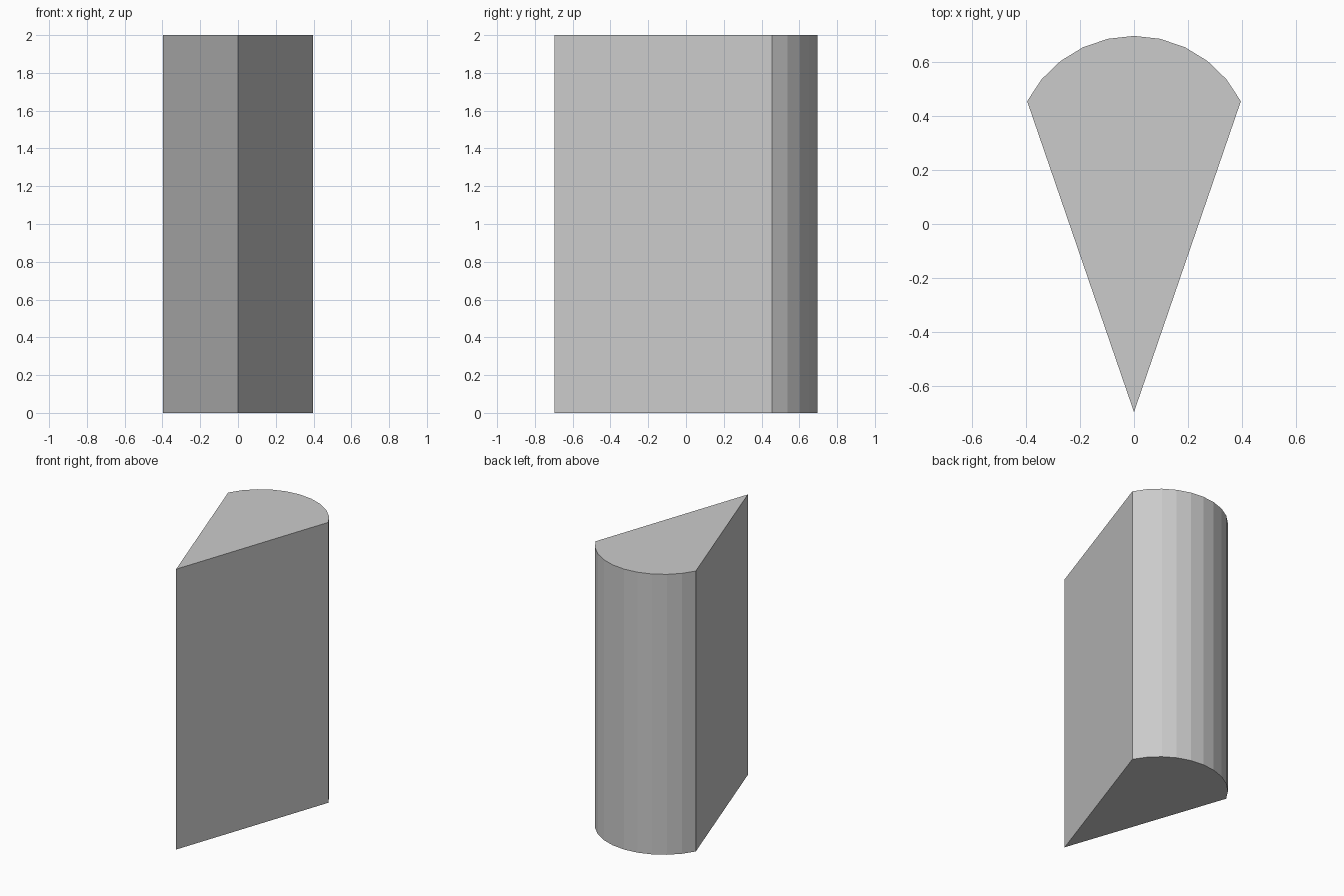
import bpy, bmesh, math

if "Cube" in bpy.data.objects:
    bpy.data.objects.remove(bpy.data.objects["Cube"])

HEIGHT = 2.0
HALF_W, CORNER_Y, TIP_Y, ARC_TOP = 0.396, 0.455, -0.697, 0.697
SEGMENTS = 10

# Circle through the two corners and the top of the arc
sag = ARC_TOP - CORNER_Y
radius = (HALF_W ** 2 + sag ** 2) / (2 * sag)
centre_y = ARC_TOP - radius
half_angle = math.atan2(HALF_W, CORNER_Y - centre_y)

# Wedge profile: pointed front, rounded back
profile = [(0.0, TIP_Y)]
for i in range(SEGMENTS + 1):
    a = half_angle * (1 - 2 * i / SEGMENTS)
    profile.append((radius * math.sin(a), centre_y + radius * math.cos(a)))

# Extrude the profile upward
bm = bmesh.new()
base = bm.faces.new([bm.verts.new((x, y, 0)) for x, y in profile])
ext = bmesh.ops.extrude_face_region(bm, geom=[base], use_keep_orig=True)
top = [v for v in ext["geom"] if isinstance(v, bmesh.types.BMVert)]
bmesh.ops.translate(bm, verts=top, vec=(0, 0, HEIGHT))
bmesh.ops.recalc_face_normals(bm, faces=bm.faces)

mesh = bpy.data.meshes.new("rounded_wedge")
bm.to_mesh(mesh)
bm.free()
bpy.context.collection.objects.link(bpy.data.objects.new("rounded_wedge", mesh))
